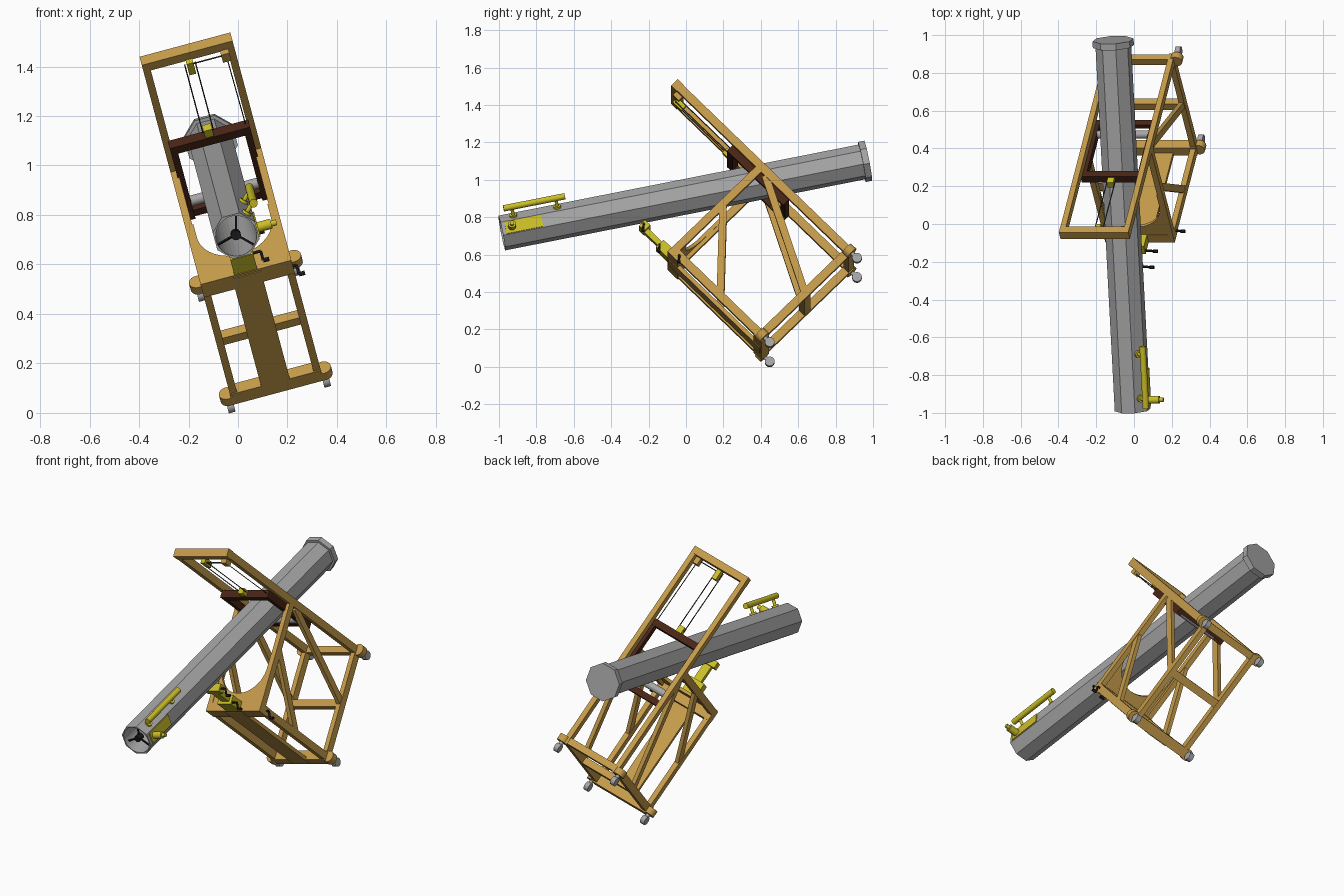
import bpy, bmesh, math
from mathutils import Vector, Matrix

cube = bpy.data.objects.get("Cube")
if cube:
    bpy.data.objects.remove(cube, do_unlink=True)

# The whole instrument leans: upright local frame -> tilted world frame
TILT = Matrix.Rotation(math.radians(-15), 4, 'Y') @ Matrix.Rotation(math.radians(45), 4, 'X')
FRAME = TILT @ Matrix.Translation((0.178, 0, 0))


def material(name, rgb):
    m = bpy.data.materials.new(name)
    m.use_nodes = True
    m.diffuse_color = (*rgb, 1)
    m.node_tree.nodes["Principled BSDF"].inputs["Base Color"].default_value = (*rgb, 1)
    return m


WOOD = material("tan wood", (0.56, 0.33, 0.07))
BROWN = material("dark brown wood", (0.065, 0.018, 0.008))
GREY = material("grey tube", (0.38, 0.38, 0.38))
BRASS = material("yellow brass", (0.60, 0.52, 0.02))
BLACK = material("black iron", (0.01, 0.01, 0.01))
ROPE = material("dark rope", (0.04, 0.04, 0.035))
rounds = []


def finish(name, bm, mat, matrix=Matrix.Identity(4)):
    bmesh.ops.recalc_face_normals(bm, faces=bm.faces)
    mesh = bpy.data.meshes.new(name)
    bm.to_mesh(mesh)
    bm.free()
    mesh.materials.append(mat)
    ob = bpy.data.objects.new(name, mesh)
    bpy.context.scene.collection.objects.link(ob)
    ob.matrix_world = FRAME @ matrix
    return ob


def along(a, b):
    """Matrix at the middle of a-b with z along it and x kept sideways."""
    a, b = Vector(a), Vector(b)
    z = (b - a).normalized()
    x = Vector((1, 0, 0)) if abs(z.x) < 0.9 else Vector((0, 1, 0))
    x = (x - z * x.dot(z)).normalized()
    m = Matrix((x, z.cross(x), z)).transposed().to_4x4()
    return Matrix.Translation((a + b) / 2) @ m, (b - a).length


def beam(name, mat, a, b, wide, deep):
    m, length = along(a, b)
    bm = bmesh.new()
    bmesh.ops.create_cube(bm, size=1)
    bmesh.ops.scale(bm, vec=(wide, deep, length), verts=bm.verts)
    return finish(name, bm, mat, m)


def box(name, mat, x, y, z):
    bm = bmesh.new()
    bmesh.ops.create_cube(bm, size=1)
    bmesh.ops.scale(bm, vec=(x[1] - x[0], y[1] - y[0], z[1] - z[0]), verts=bm.verts)
    return finish(name, bm, mat, Matrix.Translation([sum(r) / 2 for r in (x, y, z)]))


def rod(name, mat, a, b, r, sides=20):
    m, length = along(a, b)
    bm = bmesh.new()
    bmesh.ops.create_cone(bm, cap_ends=True, segments=sides, radius1=r, radius2=r, depth=length)
    if sides == 8:
        bmesh.ops.rotate(bm, matrix=Matrix.Rotation(math.pi / 8, 3, 'Z'), verts=bm.verts)
    ob = finish(name, bm, mat, m)
    if sides > 8:
        rounds.append(ob)
    return ob


# Stand: mirrored side frames
TOP, BASE, FRONT, BACK = 0.43, -0.23, 0.34, 1.0
for s, side in ((-1, "right"), (1, "left")):
    x = s * 0.175
    beam(f"back_post_{side}", WOOD, (x, BACK, -0.255), (x, BACK, 1.085), 0.03, 0.045)
    beam(f"front_leg_{side}", WOOD, (x, FRONT, -0.255), (x, FRONT, 0.45), 0.03, 0.045)
    beam(f"base_rail_{side}", WOOD, (x, FRONT, BASE), (x, BACK, BASE), 0.03, 0.045)
    beam(f"top_rail_{side}", WOOD, (x, FRONT, TOP), (x, BACK, TOP), 0.03, 0.042)
    beam(f"front_brace_{side}", WOOD, (x, 0.35, 0.09), (x, 0.70, 0.42), 0.024, 0.04)
    beam(f"back_brace_{side}", WOOD, (x, 0.67, BASE), (x, 0.98, 0.38), 0.024, 0.04)
    # Casters on rounded lugs
    for y, end in ((FRONT, "front"), (BACK, "back")):
        rod(f"caster_lug_{end}_{side}", WOOD, (s * 0.2, y, -0.255), (s * 0.2, y, -0.215), 0.034)
        rod(f"caster_stem_{end}_{side}", GREY, (s * 0.2, y, -0.29), (s * 0.2, y, -0.25), 0.012)
        rod(f"caster_wheel_{end}_{side}", GREY, (s * 0.2 - 0.014, y, -0.293),
            (s * 0.2 + 0.014, y, -0.293), 0.026)

# Cross rails and front board
HALF = (-0.19, 0.19)
box("top_beam", WOOD, HALF, (0.975, 1.025), (1.045, 1.087))
box("front_top_rail", WOOD, HALF, (0.312, 0.365), (0.375, 0.452))
box("front_bottom_rail", WOOD, HALF, (0.312, 0.368), (-0.26, -0.2))
box("middle_base_rail", WOOD, HALF, (0.645, 0.69), (-0.25, -0.21))
box("back_base_rail", WOOD, HALF, (0.98, 1.02), (-0.25, -0.21))
box("front_board", WOOD, (-0.06, 0.06), (0.308, 0.33), (-0.25, 0.44))

# Table board with a round hollow for the tube
outline = [(-0.165, 0.66), (-0.165, 0.33), (0.165, 0.33), (0.165, 0.66), (0.155, 0.66)]
outline += [(0.155 * math.cos(t), 0.58 - 0.155 * math.sin(t))
            for t in [math.pi * i / 24 for i in range(25)]]
outline.append((-0.155, 0.66))
bm = bmesh.new()
face = bm.faces.new([bm.verts.new((x, y, 0.43)) for x, y in outline])
ext = bmesh.ops.extrude_face_region(bm, geom=[face])
bmesh.ops.translate(bm, vec=(0, 0, 0.018),
                    verts=[v for v in ext["geom"] if isinstance(v, bmesh.types.BMVert)])
finish("table_board", bm, WOOD)

# Sliding frame with a roller under the tube
for s, side in ((-1, "right"), (1, "left")):
    box(f"slide_post_{side}", BROWN, sorted((s * 0.14, s * 0.168)), (0.935, 0.977), (0.2, 0.62))
box("slide_top", BROWN, (-0.168, 0.168), (0.935, 0.98), (0.585, 0.625))
box("slide_bottom", BROWN, (-0.168, 0.168), (0.95, 0.977), (0.2, 0.235))
rod("roller", GREY, (-0.14, 0.955, 0.285), (0.14, 0.955, 0.285), 0.022)

# Hoisting pulleys and ropes
box("upper_pulley", BRASS, (-0.014, 0.014), (0.95, 0.985), (0.985, 1.05))
box("lower_pulley", BRASS, (-0.018, 0.018), (0.94, 0.975), (0.62, 0.665))
box("corner_pulley", WOOD, (0.13, 0.165), (0.95, 0.99), (1.005, 1.05))
for s, side in ((-1, "right"), (1, "left")):
    rod(f"hoist_rope_{side}", ROPE, (s * 0.022, 0.96, 0.64), (s * 0.022, 0.96, 1.04), 0.003, 6)
rod("cross_rope", ROPE, (0, 0.96, 1.035), (0.15, 0.96, 1.035), 0.003, 6)
rod("fall_rope", ROPE, (0.15, 0.96, 1.03), (0.155, 0.96, 0.45), 0.0025, 6)

# Tube frame: x sideways, a along the tube from its mouth, n away from its axis
AXIS, NORMAL = Vector((0, 0.834, -0.551)), Vector((0, 0.551, 0.834))


def tp(x, a, n):
    return Vector((x, -0.206, 1.186)) + AXIS * a + NORMAL * n


tube = rod("tube", GREY, tp(0, 0, 0), tp(0, 1.98, 0), 0.0955, 8)
bore = rod("bore_cutter", GREY, tp(0, -0.1, 0), tp(0, 1.85, 0), 0.083, 32)
bore.hide_render = True
bore.hide_set(True)
rounds.remove(bore)
cut = tube.modifiers.new("bore", 'BOOLEAN')
cut.object, cut.operation, cut.solver = bore, 'DIFFERENCE', 'EXACT'
rod("tube_cap", GREY, tp(0, 1.965, 0), tp(0, 2.0, 0), 0.11, 8)

# Mirror holder in the mouth
rod("mirror_hub", BLACK, tp(0, 0.01, 0), tp(0, 0.05, 0), 0.02)
for i in range(3):
    t = math.radians(75 + 120 * i)
    beam(f"mirror_arm_{i + 1}", BLACK, tp(0, 0.03, 0),
         tp(0.085 * math.cos(t), 0.03, 0.085 * math.sin(t)), 0.008, 0.008)

# Eyepiece and finder
box_a, box_b = tp(0.09, 0.02, 0), tp(0.09, 0.22, 0)
beam("eyepiece_plate", BRASS, box_a, box_b, 0.009, 0.066)
rod("eyepiece", BRASS, tp(0.085, 0.055, 0), tp(0.15, 0.055, 0), 0.021)
rod("eyepiece_tip", BRASS, tp(0.15, 0.055, 0), tp(0.172, 0.055, 0), 0.012)
rod("finder", BRASS, tp(0.102, 0.03, 0.105), tp(0.102, 0.365, 0.105), 0.017)
for i, a in enumerate((0.075, 0.315)):
    rod(f"finder_post_{i + 1}", BRASS, tp(0.06, a, 0.06), tp(0.102, a, 0.105), 0.009)
    rod(f"finder_foot_{i + 1}", BRASS, tp(0.06, a, 0.06), tp(0.07, a, 0.07), 0.02)

# Fine adjustment post under the tube
box("adjuster_box", BRASS, (-0.048, 0.048), (0.315, 0.37), (0.45, 0.54))
box("adjuster_post", BRASS, (-0.02, 0.03), (0.33, 0.36), (0.53, 0.66))
box("adjuster_head", BRASS, (-0.045, 0.06), (0.33, 0.375), (0.645, 0.685))


def crank(name, x, y, z, reach):
    rod(name + "_shaft", BLACK, (x, y, z), (x + reach, y, z), 0.006, 10)
    rod(name + "_arm", BLACK, (x + reach, y, z), (x + reach, y - 0.03, z - 0.025), 0.006, 10)
    rod(name + "_grip", BLACK, (x + reach, y - 0.03, z - 0.025),
        (x + reach + 0.025, y - 0.03, z - 0.025), 0.009, 10)


crank("lower_crank", 0.04, 0.33, 0.53, 0.04)
crank("upper_crank", 0.05, 0.35, 0.67, 0.04)
crank("leg_crank", 0.17, 0.34, 0.39, 0.035)

# Smooth the round parts
bpy.ops.object.select_all(action='DESELECT')
for ob in rounds:
    ob.select_set(True)
bpy.context.view_layer.objects.active = rounds[0]
bpy.ops.object.shade_smooth_by_angle(angle=math.radians(40))
